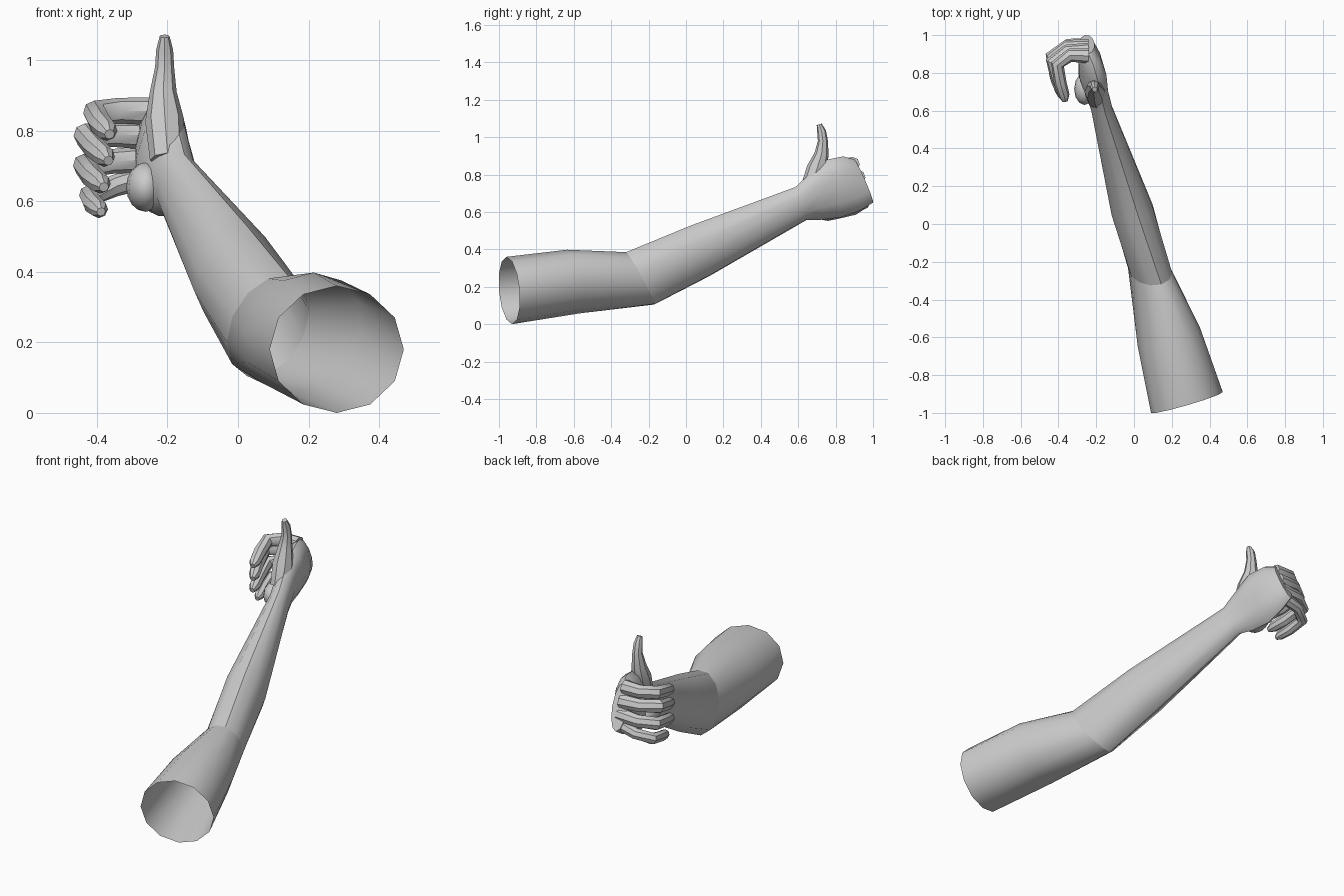
import bpy, bmesh, math
from mathutils import Vector as V

if "Cube" in bpy.data.objects:
    bpy.data.objects.remove(bpy.data.objects["Cube"])


def loft(name, rings, sides=12, cap_start=False, cap_end=False):
    """Skin elliptical rings given as (centre, half-width vector, half-height vector)."""
    bm = bmesh.new()
    loops = []
    for c, u, v in rings:
        c, u, v = V(c), V(u), V(v)
        loops.append([bm.verts.new(c + u * math.cos(a) + v * math.sin(a))
                      for a in (2 * math.pi * i / sides for i in range(sides))])
    for a, b in zip(loops, loops[1:]):
        for i in range(sides):
            j = (i + 1) % sides
            bm.faces.new((a[i], a[j], b[j], b[i]))
    if cap_start:
        bm.faces.new(loops[0])
    if cap_end:
        bm.faces.new(loops[-1])
    bmesh.ops.recalc_face_normals(bm, faces=bm.faces)
    # open tubes: make sure the normals face away from the axis
    f = bm.faces[0] if bm.faces.ensure_lookup_table() is None else None
    axis = (V(rings[0][0]) + V(rings[1][0])) / 2
    if f.normal.dot(f.calc_center_median() - axis) < 0:
        bmesh.ops.reverse_faces(bm, faces=bm.faces)
    me = bpy.data.meshes.new(name)
    bm.to_mesh(me)
    bm.free()
    ob = bpy.data.objects.new(name, me)
    bpy.context.collection.objects.link(ob)
    return ob


def tube(name, path, radii, ref, sides=8):
    """Round capped tube along a path."""
    pts = [V(p) for p in path]
    rings = []
    for i, p in enumerate(pts):
        d = (pts[min(i + 1, len(pts) - 1)] - pts[max(i - 1, 0)]).normalized()
        u = d.cross(V(ref)).normalized()
        rings.append((p, u * radii[i], u.cross(d).normalized() * radii[i]))
    return loft(name, rings, sides, True, True)


# Upper arm (open at the shoulder end)
elbow = ((.085, -.245, .245), (.10, .03, -.03), (.06, -.075, .14))
loft("upper_arm", [
    ((.28, -.945, .18), (.19, .055, 0), (0, -.015, .18)),
    ((.185, -.60, .228), (.165, .05, 0), (.03, -.035, .17)),
    elbow])

# Forearm running into the palm
loft("forearm_and_palm", [
    elbow,
    ((-.01, .075, .392), (.108, .03, -.02), (.038, -.05, .135)),
    ((-.172, .615, .645), (.055, .01, -.01), (.02, -.03, .088)),
    ((-.20, .70, .69), (.058, .015, 0), (.025, -.02, .132)),
    ((-.22, .79, .725), (.068, .02, 0), (.03, -.035, .155)),
    ((-.235, .885, .752), (.055, .02, 0), (.02, -.045, .145)),
    ((-.25, .95, .765), (.04, .01, 0), (.01, -.05, .115))], cap_end=True)

# Heel of the palm
bpy.ops.mesh.primitive_uv_sphere_add(segments=12, ring_count=8, location=(-.262, .715, .64))
heel = bpy.context.object
heel.name = "palm_heel"
heel.scale = (.055, .085, .07)

# Raised thumb
tube("thumb", [(-.20, .66, .72), (-.208, .70, .83), (-.212, .725, .91), (-.208, .732, .98),
               (-.208, .725, 1.03), (-.208, .712, 1.068)],
     [.05, .055, .038, .027, .024, .014], (1, 0, 0))

# Curled fingers: knuckle, middle joint, tip, radius
fingers = {
    "index_finger": ((-.24, .89, .855), (-.405, .845, .85), (-.364, .65, .79), .036),
    "middle_finger": ((-.24, .92, .785), (-.432, .86, .785), (-.367, .655, .715), .036),
    "ring_finger": ((-.24, .94, .72), (-.435, .89, .70), (-.38, .67, .64), .035),
    "little_finger": ((-.24, .95, .675), (-.422, .90, .615), (-.388, .725, .57), .031),
}
for name, (k, p, t, r) in fingers.items():
    k, p, t = V(k), V(p), V(t)
    path = [k, k.lerp(p, .6) + V((0, .03, .005)), p, p.lerp(t, .5) + V((-.006, 0, 0)),
            p.lerp(t, .85), t]
    tube(name, path, [r * 1.1, r, r, r * .93, r * .82, r * .4], (0, 0, 1))

# Smooth shading with creases kept
bpy.ops.object.select_all(action='DESELECT')
for ob in bpy.data.objects:
    ob.select_set(True)
    bpy.context.view_layer.objects.active = ob
bpy.ops.object.shade_smooth_by_angle(angle=math.radians(40))
